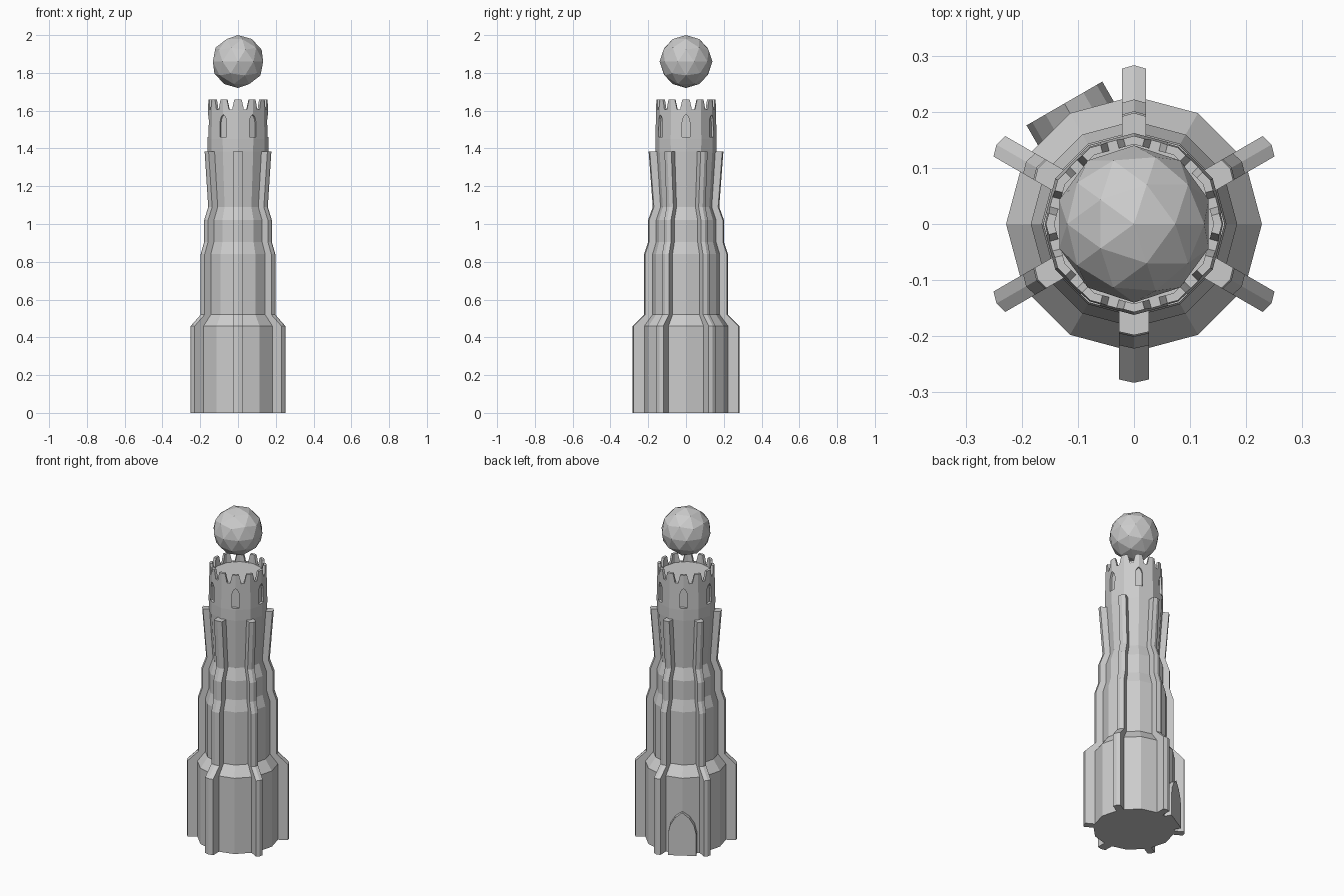
import bpy, bmesh
from math import cos, sin, pi, radians

if "Cube" in bpy.data.objects:
    bpy.data.objects.remove(bpy.data.objects["Cube"])


def make(name, loops, closed=False):
    """Skin a list of equal-length closed loops into a solid."""
    bm = bmesh.new()
    rows = [[bm.verts.new(p) for p in loop] for loop in loops]
    n = len(rows[0])
    for a, b in zip(rows, rows[1:]):
        for i in range(n):
            j = (i + 1) % n
            bm.faces.new((a[i], a[j], b[j], b[i]))
    bm.faces.new(rows[0])
    bm.faces.new(rows[-1])
    bmesh.ops.recalc_face_normals(bm, faces=bm.faces)
    me = bpy.data.meshes.new(name)
    bm.to_mesh(me)
    bm.free()
    ob = bpy.data.objects.new(name, me)
    bpy.context.collection.objects.link(ob)
    return ob


def polar(r, t, z, deg):
    """Point at radial distance r and tangential offset t in direction deg."""
    a = radians(deg)
    return (r * cos(a) - t * sin(a), r * sin(a) + t * cos(a), z)


def radial_prism(name, outline, r0, r1, deg):
    """Extrude a (tangent, z) outline outward from r0 to r1."""
    return make(name, [[polar(r, t, z, deg) for t, z in outline] for r in (r0, r1)])


def arch(w, z0, spring, top):
    """Pointed arch outline with half-width w."""
    h = top - spring
    side = [(w, z0), (w, spring), (w * 0.85, spring + h * 0.4), (w * 0.5, spring + h * 0.75)]
    return side + [(0, top)] + [(-t, z) for t, z in reversed(side)]


# Tower body: 12-sided lathe, with the sunken roof floor
profile = [(0.228, 0), (0.228, 0.46), (0.184, 0.52), (0.184, 0.84), (0.165, 0.905),
           (0.165, 1.02), (0.142, 1.09), (0.161, 1.385), (0.162, 1.45), (0.157, 1.66),
           (0.142, 1.66), (0.142, 1.605)]
tower = make("tower_body", [[polar(r, 0, z, 30 * i) for i in range(12)] for r, z in profile])

# Cutters: crown notches and arched windows
cutters = []
notch = [(-0.009, 1.607), (0.009, 1.607), (0.015, 1.635), (0.026, 1.68),
         (-0.026, 1.68), (-0.015, 1.635)]
for i in range(12):
    cutters.append(radial_prism("notch_cutter", notch, 0.125, 0.2, 15 + 30 * i))
for i in range(6):
    cutters.append(radial_prism("window_cutter", arch(0.02, 1.46, 1.54, 1.58), 0.143, 0.2, 60 * i))
for c in cutters:
    m = tower.modifiers.new("cut", "BOOLEAN")
    m.operation = "DIFFERENCE"
    m.solver = "EXACT"
    m.object = c
bpy.context.view_layer.update()
cut_mesh = bpy.data.meshes.new_from_object(
    tower.evaluated_get(bpy.context.evaluated_depsgraph_get()))
tower.modifiers.clear()
tower.data = cut_mesh
for c in cutters:
    bpy.data.objects.remove(c)

# Six buttresses following the tower profile, with slightly pointed faces
outer = [(0.283, 0), (0.283, 0.46), (0.222, 0.52), (0.222, 0.84), (0.201, 0.905),
         (0.201, 1.02), (0.176, 1.09), (0.198, 1.385)]
for i in range(6):
    deg = 30 + 60 * i
    w = 0.027 if deg == 270 else 0.021
    layers = []
    for t, back in ((-w, 0.006), (0, 0), (w, 0.006)):
        pts = [(0.12, 0)] + [(r - back, z) for r, z in outer] + [(0.12, 1.385)]
        layers.append([polar(r, t, z, deg) for r, z in pts])
    make("buttress", layers)

# Arched door block
radial_prism("door", arch(0.078, 0, 0.13, 0.26), 0.19, 0.248, 120)

# Floating orb above the crown
bpy.ops.mesh.primitive_ico_sphere_add(subdivisions=2, radius=0.14, location=(0, 0, 1.86))
bpy.context.object.name = "orb"
